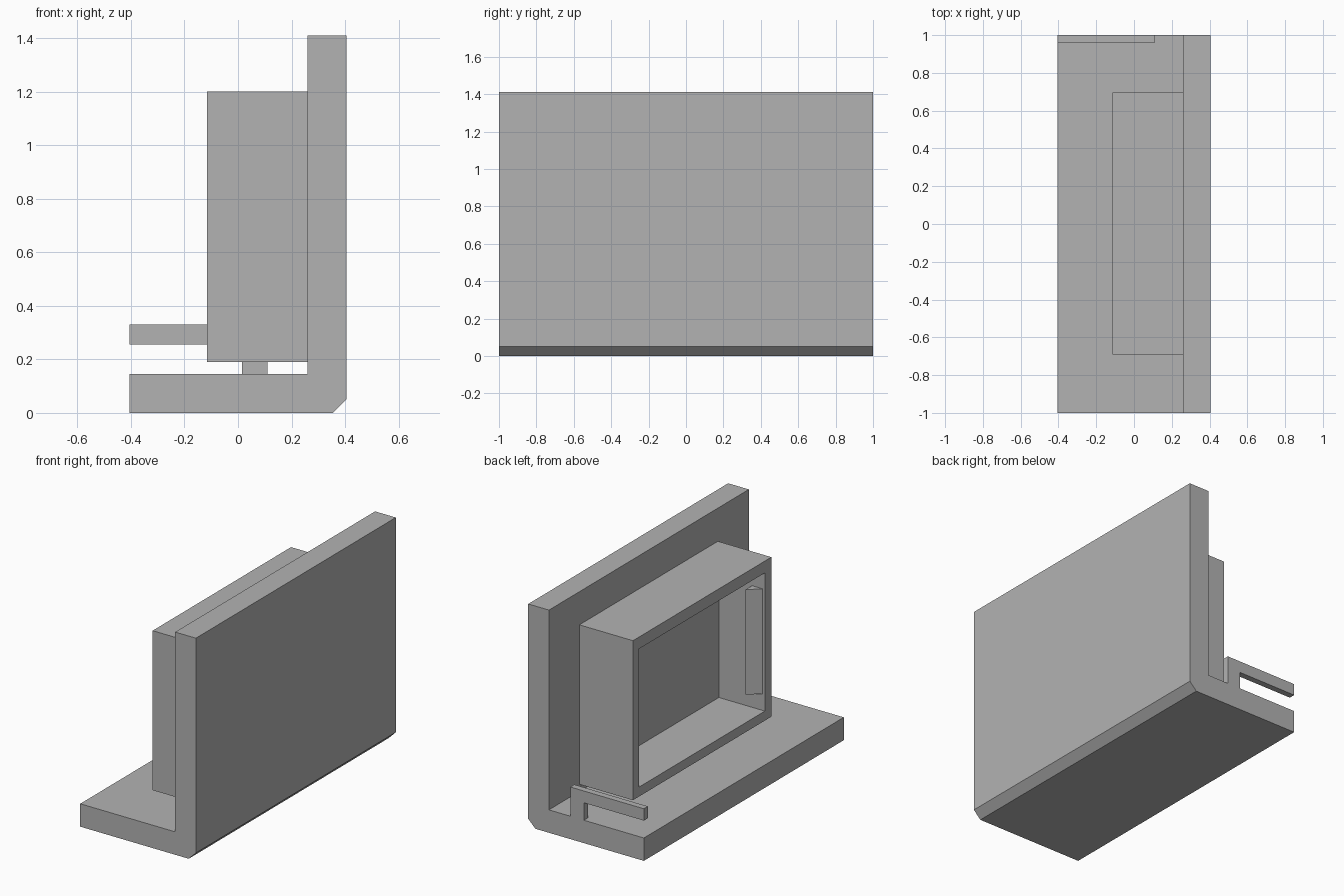
import bpy, bmesh
from mathutils import Vector

if "Cube" in bpy.data.objects:
    bpy.data.objects.remove(bpy.data.objects["Cube"])

grey = bpy.data.materials.new("plain grey")
grey.diffuse_color = (0.45, 0.45, 0.45, 1)
grey.use_nodes = True
grey.node_tree.nodes["Principled BSDF"].inputs["Base Color"].default_value = grey.diffuse_color


def finish(name, bm):
    bmesh.ops.recalc_face_normals(bm, faces=bm.faces[:])
    mesh = bpy.data.meshes.new(name)
    bm.to_mesh(mesh)
    bm.free()
    mesh.materials.append(grey)
    obj = bpy.data.objects.new(name, mesh)
    bpy.context.collection.objects.link(obj)
    return obj


def prism(name, points, offset):
    """Extrude a closed outline along an offset vector."""
    bm = bmesh.new()
    face = bm.faces.new([bm.verts.new(p) for p in points])
    out = bmesh.ops.extrude_face_region(bm, geom=[face], use_keep_orig=True)
    verts = [g for g in out["geom"] if isinstance(g, bmesh.types.BMVert)]
    bmesh.ops.translate(bm, verts=verts, vec=Vector(offset))
    return finish(name, bm)


# L-shaped bracket: floor and wall with a chamfered heel
outline = [(-0.405, 0), (0.355, 0), (0.405, 0.05), (0.405, 1.41),
           (0.26, 1.41), (0.26, 0.145), (-0.405, 0.145)]
prism("angle_bracket", [(x, -1, z) for x, z in outline], (0, 2, 0))

# Hook-shaped clip standing on the floor at the back end
outline = [(0.015, 0.145), (0.11, 0.145), (0.11, 0.33),
           (-0.405, 0.33), (-0.405, 0.255), (0.015, 0.255)]
prism("cable_clip", [(x, 0.96, z) for x, z in outline], (0, 0.04, 0))

# Holder box fixed to the wall, hollowed from its open side
Y0, Y1, Z0, Z1 = -0.69, 0.695, 0.19, 1.20
CY0, CY1, CZ0, CZ1 = -0.625, 0.635, 0.25, 1.125
bm = bmesh.new()
bmesh.ops.create_cube(bm, size=1)
for v in bm.verts:
    v.co = (0.26 if v.co.x > 0 else -0.115,
            Y1 if v.co.y > 0 else Y0,
            Z1 if v.co.z > 0 else Z0)
mouth = min(bm.faces, key=lambda f: f.calc_center_median().x)
for depth_x in (-0.115, 0.207):  # rim first, then cavity floor
    bmesh.ops.inset_region(bm, faces=[mouth], thickness=0.02)
    mid = mouth.calc_center_median()
    for v in mouth.verts:
        v.co = (depth_x,
                CY1 if v.co.y > mid.y else CY0,
                CZ1 if v.co.z > mid.z else CZ0)
finish("holder_box", bm)

# Wedge-shaped snap catches on both side walls of the cavity
for side, wall, inward in (("front", CY0, 1), ("back", CY1, -1)):
    points = [(-0.10, wall, 0.355), (-0.025, wall, 0.355),
              (-0.025, wall + 0.065 * inward, 0.355)]
    prism(side + "_snap_catch", points, (0, 0, 0.665))
